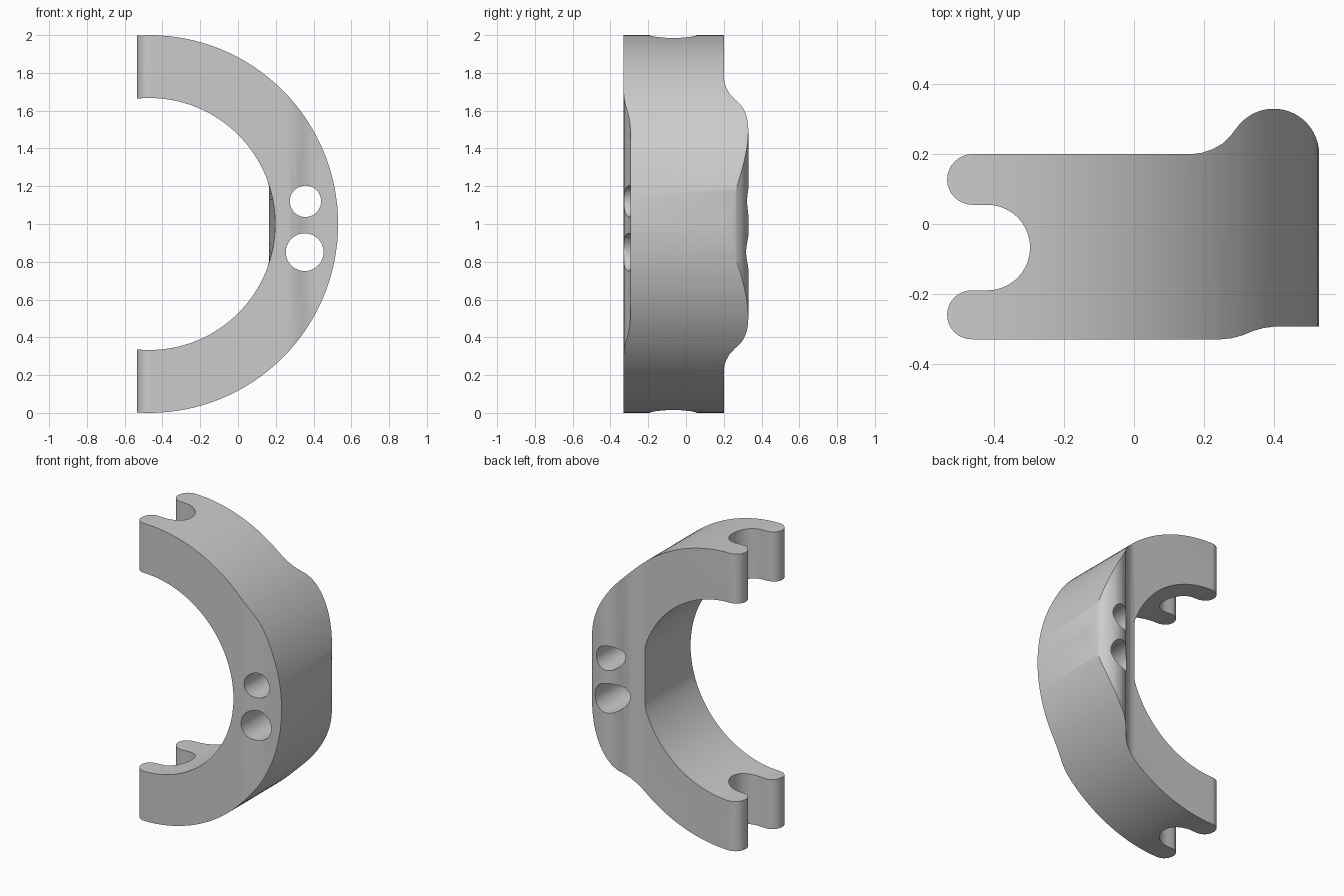
import bpy, bmesh
from math import cos, sin, pi, radians

if "Cube" in bpy.data.objects:
    bpy.data.objects.remove(bpy.data.objects["Cube"])


def loft(name, rings):
    """Closed solid through matching rings of 3D points."""
    bm = bmesh.new()
    rows = [[bm.verts.new(p) for p in ring] for ring in rings]
    for a, b in zip(rows, rows[1:]):
        for i in range(len(a)):
            j = (i + 1) % len(a)
            bm.faces.new((a[i], a[j], b[j], b[i]))
    bm.faces.new(rows[0])
    bm.faces.new(rows[-1])
    bmesh.ops.recalc_face_normals(bm, faces=bm.faces)
    mesh = bpy.data.meshes.new(name)
    bm.to_mesh(mesh)
    bm.free()
    ob = bpy.data.objects.new(name, mesh)
    bpy.context.collection.objects.link(ob)
    return ob


def arc(cx, cy, r, a0, a1, n):
    return [(cx + r * cos(radians(a0 + (a1 - a0) * i / n)),
             cy + r * sin(radians(a0 + (a1 - a0) * i / n))) for i in range(n + 1)]


def circle_xz(cx, cz, r, y, n, max_x=9):
    return [(min(cx + r * cos(2 * pi * i / n), max_x), y, cz + r * sin(2 * pi * i / n))
            for i in range(n)]


def boolean(target, cutter, operation):
    cutter.hide_render = True
    mod = target.modifiers.new(operation.lower(), 'BOOLEAN')
    mod.object, mod.operation, mod.solver = cutter, operation, 'EXACT'
    bpy.context.view_layer.objects.active = target
    bpy.ops.object.modifier_apply(modifier=mod.name)
    bpy.data.objects.remove(cutter)


# Outer disc of the half ring
CX, N = -0.47, 128
bracket = loft("half_ring_bracket", [circle_xz(CX, 1, 1, y, N) for y in (-0.45, 0.45)])

# Inner opening: round at the front, slightly flattened towards the back
bore = loft("bore_cutter", [circle_xz(CX, 1, 0.667, y, N, m)
                            for y, m in ((-0.6, 9), (-0.33, 9), (0.2, 0.165), (0.6, 0.165))])
boolean(bracket, bore, 'DIFFERENCE')

# Plan outline: rounded prongs, round notch, rear bulge and stepped front
outline = [(0.25, -0.33), (0.28, -0.327), (0.31, -0.319), (0.345, -0.305),
           (0.37, -0.298), (0.40, -0.294), (0.60, -0.294), (0.60, 0.20)]
outline += arc(0.40, 0.20, 0.13, 0, 140, 20)
outline += [(0.28, 0.257), (0.255, 0.231), (0.225, 0.214), (0.195, 0.204), (0.165, 0.20)]
outline += arc(-0.4625, 0.1275, 0.0725, 90, 270, 16)
outline += arc(-0.42, -0.0675, 0.1225, 90, -90, 20)
outline += arc(-0.465, -0.26, 0.07, 90, 270, 16)
plan = loft("plan_cutter", [[(x, y, z) for x, y in outline] for z in (-0.2, 2.2)])
boolean(bracket, plan, 'INTERSECT')

# Two through holes
for x, z, r in ((0.357, 1.12, 0.083), (0.353, 0.851, 0.1)):
    hole = loft("hole_cutter", [circle_xz(x, z, r, y, 40) for y in (-0.6, 0.6)])
    boolean(bracket, hole, 'DIFFERENCE')

bracket.select_set(True)
bpy.context.view_layer.objects.active = bracket
bpy.ops.object.shade_smooth_by_angle(angle=radians(30))
